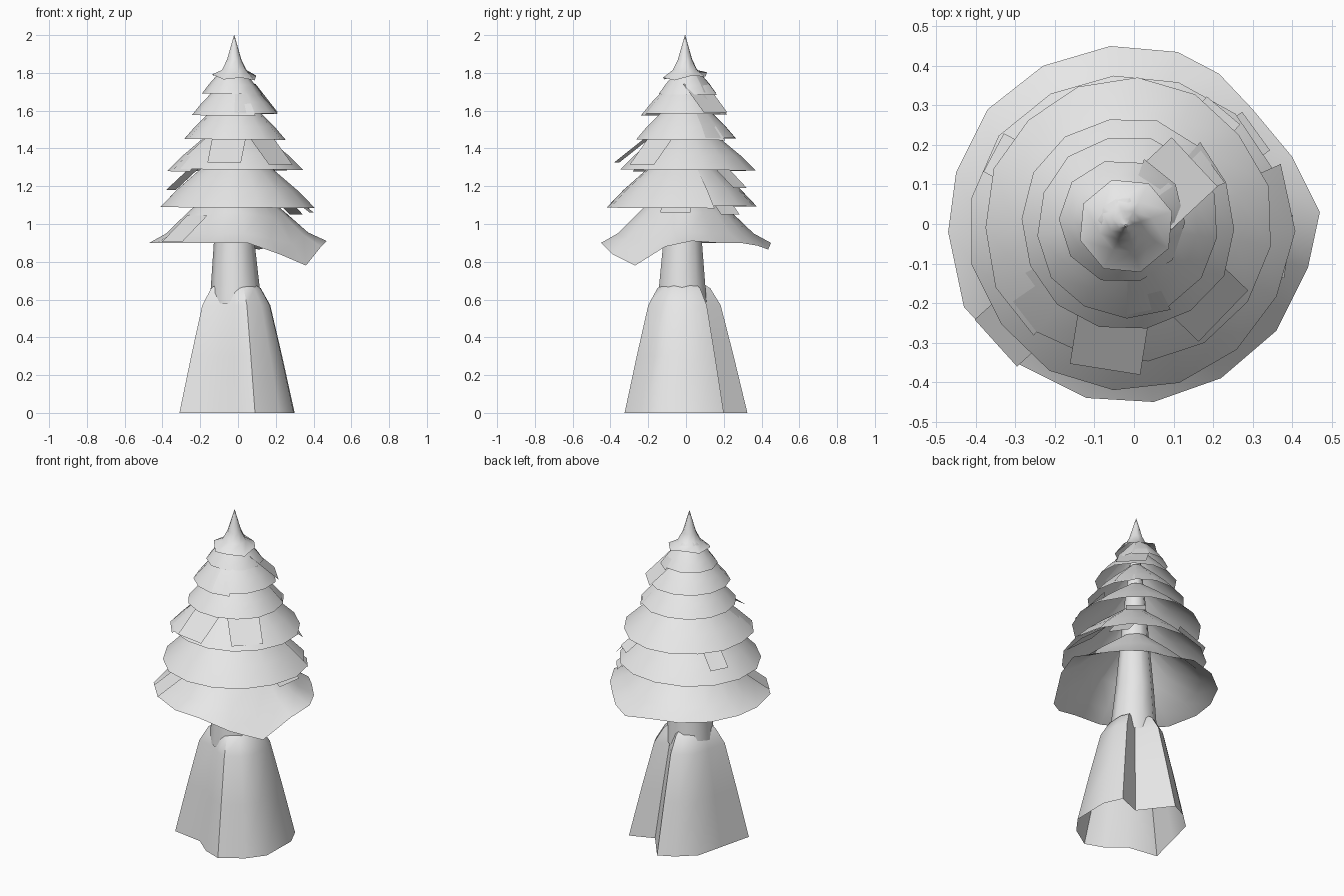
import bpy
import math
import random

if "Cube" in bpy.data.objects:
    bpy.data.objects.remove(bpy.data.objects["Cube"])

random.seed(4)

grey = bpy.data.materials.new("light grey")
grey.diffuse_color = (0.8, 0.8, 0.8, 1)
grey.use_nodes = True
grey.node_tree.nodes["Principled BSDF"].inputs["Base Color"].default_value = grey.diffuse_color


def make_object(name, verts, faces, angle=40):
    mesh = bpy.data.meshes.new(name)
    mesh.from_pydata(verts, [], faces)
    mesh.materials.append(grey)
    obj = bpy.data.objects.new(name, mesh)
    bpy.context.collection.objects.link(obj)
    bpy.ops.object.select_all(action='DESELECT')
    obj.select_set(True)
    bpy.context.view_layer.objects.active = obj
    bpy.ops.object.shade_smooth_by_angle(angle=math.radians(angle))
    return obj


def skin(name, rings, closed=True, angle=40):
    """Join equal rings of points, listed from bottom to top."""
    n = len(rings[0])
    verts = [p for ring in rings for p in ring]
    faces = []
    for r in range(len(rings) - 1):
        for i in range(n if closed else n - 1):
            j = (i + 1) % n
            faces.append((r * n + i, r * n + j, (r + 1) * n + j, (r + 1) * n + i))
    return make_object(name, verts, faces, angle)


def circle(cx, cy, z, r, n, turn=0.0):
    return [(cx + r * math.cos(turn + math.tau * i / n),
             cy + r * math.sin(turn + math.tau * i / n), z) for i in range(n)]


# Flared root skirt: folded outline with two deep creases, open below
outline = [(.295, -.14), (.30, .09), (.25, .20), (.11, .145), (-.03, .325), (-.12, .28),
           (-.22, .19), (-.26, .03), (-.31, -.17), (-.12, -.20), (-.02, -.285),
           (.09, -.325), (.22, -.24)]
skirt = []
for z, s in [(0, 1), (.3, .79), (.57, .59), (.66, .43), (.68, .34)]:
    skirt.append([(x * s - .015 * (1 - s), y * s - .02 * (1 - s), z) for x, y in outline])
skin("root_skirt", skirt, angle=45)

# Tapering trunk running up inside the foliage
skin("trunk", [circle(-.015, -.02, .58, .135, 10), circle(-.015, -.02, .68, .128, 10),
               circle(-.02, -.018, .90, .108, 10), circle(-.02, -.015, 1.45, .06, 10),
               circle(-.02, -.01, 1.85, .015, 10)])


# Lowest bough layer, with one drooping corner at the front right
rim = [(.47, .03, .91), (.40, .17, .90), (.30, .29, .90), (.215, .38, .885), (.11, .435, .865),
       (-.06, .45, .90), (-.23, .40, .90), (-.37, .29, .90), (-.45, .13, .90),
       (-.47, -.02, .90), (-.43, -.21, .90), (-.30, -.35, .90), (-.12, -.44, .90),
       (.05, -.45, .90), (.22, -.39, .84), (.36, -.27, .78), (.44, -.11, .88)]
layers = []
for s, z in [(1, 0), (.80, .95), (.55, 1.06), (.16, 1.22)]:
    layers.append([(x * s - .02 * (1 - s), y * s - .01 * (1 - s),
                    h if s == 1 else z + (h - .9) * s * s * .7) for x, y, h in rim])
skin("lowest_boughs", layers)


# Upper bough layers: open strips wrapped round with an overlapping end
def bough_layer(name, cx, cy, z, r, rise, n, start):
    cols = n + 2
    wobble = [random.uniform(-.02, .02) for _ in range(cols)]
    rings = []
    for s, lift in [(1, 0), (.78, .34), (.52, .68), (.14, 1.15)]:
        ring = []
        for i in range(cols):
            a = start + math.tau * i / n
            rr = r * s * (1 + wobble[i] + .03 * (i / n - .5))
            ring.append((cx + rr * math.cos(a), cy + rr * math.sin(a),
                         z + lift * rise - .012 * (i / n - .5) * s))
        rings.append(ring)
    skin(name, rings, closed=False)


for k, spec in enumerate([
        (-.01, -.018, 1.09, .405, .27, 15, .0),
        (-.015, .005, 1.285, .362, .23, 15, 3.6),
        (-.015, 0, 1.45, .270, .20, 14, .4),
        (-.015, -.005, 1.58, .230, .18, 13, 4.7),
        (-.03, .008, 1.69, .160, .14, 10, .6)]):
    bough_layer(f"boughs_{k + 2}", *spec)


# Loose needle flaps hanging below the layers
def flap(name, deg, half, r0, z0, r1, z1):
    a = math.radians(deg)
    c, s = math.cos(a), math.sin(a)
    pts = [(-.015 + r * c - w * s, r * s + w * c, z)
           for r, z, w in [(r1, z1, -half), (r1, z1, half), (r0, z0, half), (r0, z0, -half)]]
    make_object(name, pts, [(0, 1, 2, 3)])


flap("flap_front", 261, .09, .20, 1.46, .372, 1.325)
flap("flap_front_right", 316, .09, .17, 1.48, .335, 1.315)
flap("flap_upper_right", 43, .085, .07, 1.74, .23, 1.59)
flap("flap_back_left", 152, .055, .24, 1.30, .385, 1.18)
flap("flap_back_right", 50, .055, .24, 1.30, .375, 1.19)
flap("flap_right", 36, .06, .26, 1.17, .40, 1.05)
flap("flap_low_right", 352, .08, .24, 1.19, .41, 1.06)
flap("flap_low_front_left", 222, .08, .27, 1.045, .45, .905)


# Pointed cap with a concave sweep, brim dipping at the front
cap = []
for r, z in [(.122, 1.78), (.068, 1.815), (.04, 1.87), (.019, 1.94), (.001, 2.0)]:
    ring = circle(-.02, -.005, z, r, 8, .3)
    if z < 1.8:
        ring = [(x, y, z + .10 * y - .06 * x + .008 * (-1) ** i) for i, (x, y, _) in enumerate(ring)]
    cap.append(ring)
skin("tree_top", cap, angle=65)
